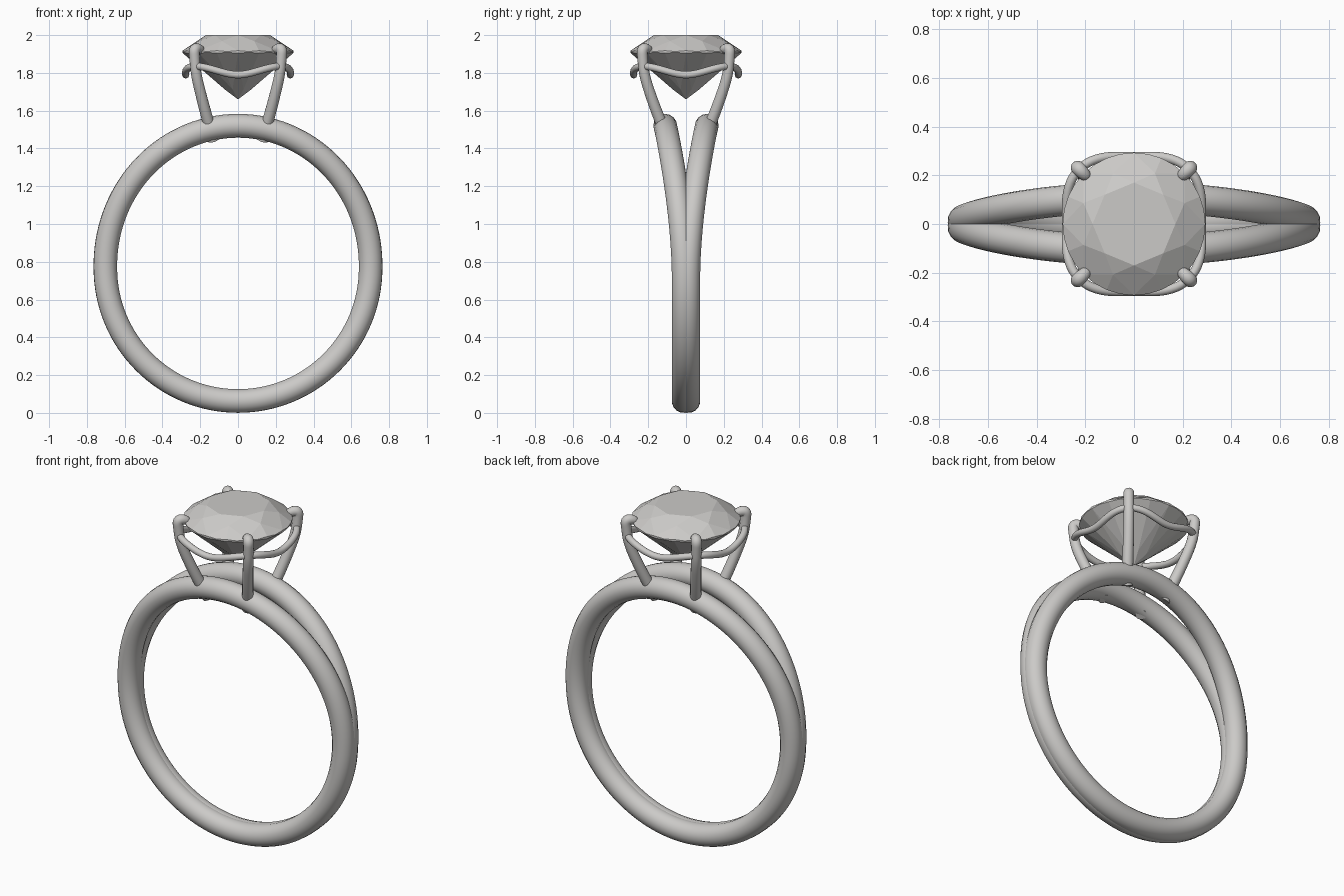
import bpy, bmesh
from math import sin, cos, pi, radians
from mathutils import Vector

cube = bpy.data.objects.get("Cube")
if cube:
    bpy.data.objects.remove(cube, do_unlink=True)


def make_material(name, rgb):
    mat = bpy.data.materials.new(name)
    mat.use_nodes = True
    mat.diffuse_color = (*rgb, 1)
    mat.node_tree.nodes["Principled BSDF"].inputs["Base Color"].default_value = (*rgb, 1)
    return mat


silver = make_material("soft_silver", (0.6, 0.59, 0.575))


def tube(name, points, radius, cyclic=False, scales=None, kind="POLY"):
    """Round wire swept along points, turned into a smooth mesh."""
    curve = bpy.data.curves.new(name, "CURVE")
    curve.dimensions = "3D"
    curve.bevel_depth = radius
    curve.bevel_resolution = 6
    curve.use_fill_caps = True
    spline = curve.splines.new(kind)
    spline.points.add(len(points) - 1)
    for i, (point, co) in enumerate(zip(spline.points, points)):
        point.co = (*co, 1)
        point.radius = scales[i] if scales else 1
    spline.use_cyclic_u = cyclic
    if kind == "NURBS":
        spline.order_u = 3
        spline.use_endpoint_u = True
        spline.resolution_u = 8
    obj = bpy.data.objects.new(name, curve)
    bpy.context.collection.objects.link(obj)
    bpy.ops.object.select_all(action="DESELECT")
    obj.select_set(True)
    bpy.context.view_layer.objects.active = obj
    bpy.ops.object.convert(target="MESH")
    obj = bpy.context.object
    bpy.ops.object.shade_smooth_by_angle(angle=radians(50))
    obj.data.materials.clear()
    obj.data.materials.append(silver)
    return obj


# Split band: two loops merged at the bottom that part toward the top
def band_point(angle, side):
    away = min(angle, 2 * pi - angle)
    s = max(0, 1 - away / radians(95))
    spread = s * s * (3 - 2 * s)
    r = 0.702 + 0.053 * spread
    return (r * sin(angle), side * (0.0125 + 0.0975 * spread), 0.765 + r * cos(angle))


for label, side in (("front", -1), ("back", 1)):
    loop = [band_point(2 * pi * i / 128, side) for i in range(128)]
    tube(label + "_band", loop, 0.063, cyclic=True)

# Four claws, rooted in the band and hooked over the stone
claw = [(0.13, 0.095, 1.445), (0.155, 0.13, 1.53), (0.19, 0.18, 1.66), (0.222, 0.222, 1.79),
        (0.23, 0.23, 1.88), (0.232, 0.232, 1.925), (0.212, 0.212, 1.93),
        (0.19, 0.19, 1.915), (0.184, 0.184, 1.912)]
taper = [1.1, 1.1, 1.05, 1, 1, 1.05, 1, 0.75, 0.25]
for sx, xname in ((1, "left"), (-1, "right")):
    for sy, yname in ((-1, "front"), (1, "back")):
        path = [(sx * x, sy * y, z) for x, y, z in claw]
        tube(f"{yname}_{xname}_claw", path, 0.028, scales=taper, kind="NURBS")

# Gallery wire dipping between the claws
wire = []
for i in range(96):
    a = 2 * pi * i / 96
    corner = sin(2 * a) ** 2
    r = 0.277 + 0.041 * corner
    wire.append((r * cos(a), r * sin(a), 1.79 + 0.045 * corner))
tube("gallery_wire", wire, 0.019, cyclic=True)

# Round brilliant stone with flat facets
bm = bmesh.new()


def ring(count, radius, height, offset=0.0):
    turn = 2 * pi / count
    return [bm.verts.new((radius * cos((i + offset) * turn), radius * sin((i + offset) * turn), height))
            for i in range(count)]


table = ring(8, 0.17, 2.0)
star = ring(8, 0.225, 1.968, 0.5)
upper = ring(32, 0.293, 1.918)
lower = ring(32, 0.293, 1.905)
pavilion = ring(8, 0.075, 1.712, 0.5)
culet = bm.verts.new((0, 0, 1.66))
for i in range(32):
    if i % 2:
        upper[i].co.z -= 0.005
        lower[i].co.z += 0.003
    j = (i + 1) % 32
    bm.faces.new((upper[i], lower[i], lower[j], upper[j]))
bm.faces.new(table)
for k in range(8):
    n, g = (k + 1) % 8, 4 * k
    bm.faces.new((table[k], star[k], table[n]))
    bm.faces.new((table[k], star[k - 1], upper[g], star[k]))
    bm.faces.new((culet, pavilion[k - 1], lower[g], pavilion[k]))
    for h in (g, g + 2):
        bm.faces.new((star[k], upper[h], upper[h + 1], upper[(h + 2) % 32]))
        bm.faces.new((pavilion[k], lower[h], lower[h + 1], lower[(h + 2) % 32]))
bmesh.ops.recalc_face_normals(bm, faces=bm.faces)
mesh = bpy.data.meshes.new("gemstone")
bm.to_mesh(mesh)
bm.free()
mesh.materials.append(silver)
bpy.context.collection.objects.link(bpy.data.objects.new("gemstone", mesh))
